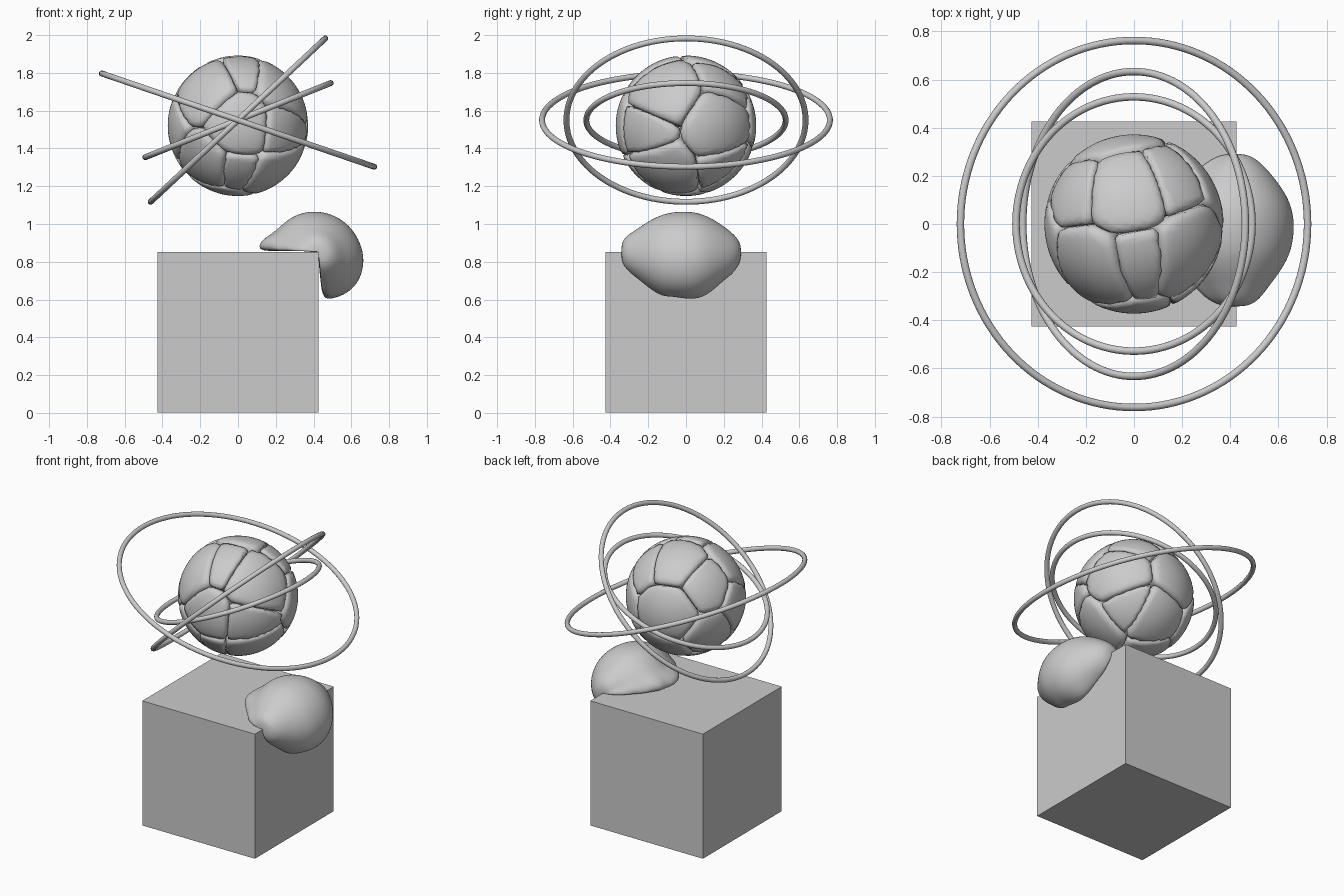
import bpy, bmesh, math, random
from mathutils import Vector

if "Cube" in bpy.data.objects:
    bpy.data.objects.remove(bpy.data.objects["Cube"])

random.seed(3)


def add_object(name, bm, smooth=True):
    bmesh.ops.recalc_face_normals(bm, faces=bm.faces)
    mesh = bpy.data.meshes.new(name)
    bm.to_mesh(mesh)
    bm.free()
    for p in mesh.polygons:
        p.use_smooth = smooth
    ob = bpy.data.objects.new(name, mesh)
    bpy.context.collection.objects.link(ob)
    return ob


# Cube base
bm = bmesh.new()
bmesh.ops.create_cube(bm, size=0.85)
bmesh.ops.translate(bm, verts=bm.verts, vec=(0, 0, 0.427))
add_object("cube_base", bm, False)

# Three tilted rings: radius, tilt about y
for i, (radius, tilt) in enumerate([(0.762, 18.9), (0.633, -43.1), (0.528, -21.8)]):
    bpy.ops.mesh.primitive_torus_add(
        major_radius=radius, minor_radius=0.0155, major_segments=128, minor_segments=16,
        location=(0, 0, 1.55), rotation=(0, math.radians(tilt), 0))
    ring = bpy.context.object
    ring.name = f"ring_{i + 1}"
    bpy.ops.object.shade_smooth()

# Ball of squeezed cushions: direction from the centre, and size
R, CENTRE, DEPTH = 0.372, Vector((0, 0, 1.52)), 0.68
cells = [
    ((-.19, -.20, .20), .20), ((.03, -.18, .29), .09), ((.24, -.13, .20), .20),
    ((.01, -.36, .00), .14), ((-.34, -.08, .00), .15), ((.27, -.25, -.02), .13),
    ((-.20, -.22, -.22), .17), ((.20, -.13, -.26), .19), ((-.02, -.25, -.25), .09),
    ((-.03, .17, .31), .18), ((.15, .21, .25), .13), ((-.25, .15, .21), .12),
    ((.29, .20, .00), .17), ((.20, .21, -.22), .11), ((.01, .25, -.27), .18),
    ((-.08, .34, .04), .18), ((-.30, .14, -.15), .15), ((-.10, .00, -.35), .15),
]
seeds = [(Vector(d).normalized() * R * DEPTH, r * DEPTH) for d, r in cells]


def cushion_reach(i, d, sharp=17):
    """Smooth minimum of the distances to the ball and to the neighbours' walls."""
    s, r = seeds[i]
    sd = s.dot(d)
    total = (-sd + math.sqrt(sd * sd + R * R - s.length_squared)) ** -sharp
    for j, (q, rq) in enumerate(seeds):
        if j == i:
            continue
        n = q - s
        wall = (n.length_squared + r * r - rq * rq) / 2
        facing = n.dot(d)
        if facing > 1e-6:
            total += (max(wall, 0.002) / facing) ** -sharp
    return total ** (-1 / sharp)


for i, (s, r) in enumerate(seeds):
    bm = bmesh.new()
    bmesh.ops.create_icosphere(bm, subdivisions=4, radius=1)
    for v in bm.verts:
        d = v.co.normalized()
        v.co = CENTRE + s + d * cushion_reach(i, d)
    add_object(f"cushion_{i + 1}", bm)

# Soft balloon draped over the right top edge of the cube
corner = (0.425, 0.855)
profile = [
    (.427, .857), (.30, .857), (.20, .857), (.11, .858), (.125, .92), (.20, .96),
    (.27, 1.035), (.38, 1.075), (.51, 1.055), (.62, .97), (.677, .83), (.65, .70),
    (.575, .625), (.48, .595), (.445, .62), (.435, .72), (.427, .79),
]
sections = [
    (-.343, .16), (-.325, .34), (-.29, .47), (-.25, .59), (-.21, .72), (-.165, .84),
    (-.12, .93), (-.07, .98), (-.02, 1.0), (.03, .99), (.08, .94), (.125, .85),
    (.165, .74), (.205, .61), (.24, .48), (.27, .34), (.292, .16),
]
bm = bmesh.new()
loops = []
for y, scale in sections:
    loop = []
    for k, (x, z) in enumerate(profile):
        # wrinkles along the two seams
        f = scale * (1 + (random.uniform(-.05, .05) if k in (3, 4, 5, 13, 14) else 0))
        loop.append(bm.verts.new((corner[0] + (x - corner[0]) * f, y,
                                  corner[1] + (z - corner[1]) * f)))
    loops.append(loop)
n = len(profile)
for a, b in zip(loops, loops[1:]):
    for k in range(n):
        bm.faces.new((a[k], a[(k + 1) % n], b[(k + 1) % n], b[k]))
bm.faces.new(loops[0])
bm.faces.new(loops[-1])
balloon = add_object("draped_balloon", bm)
sub = balloon.modifiers.new("smooth", 'SUBSURF')
sub.levels = sub.render_levels = 3
